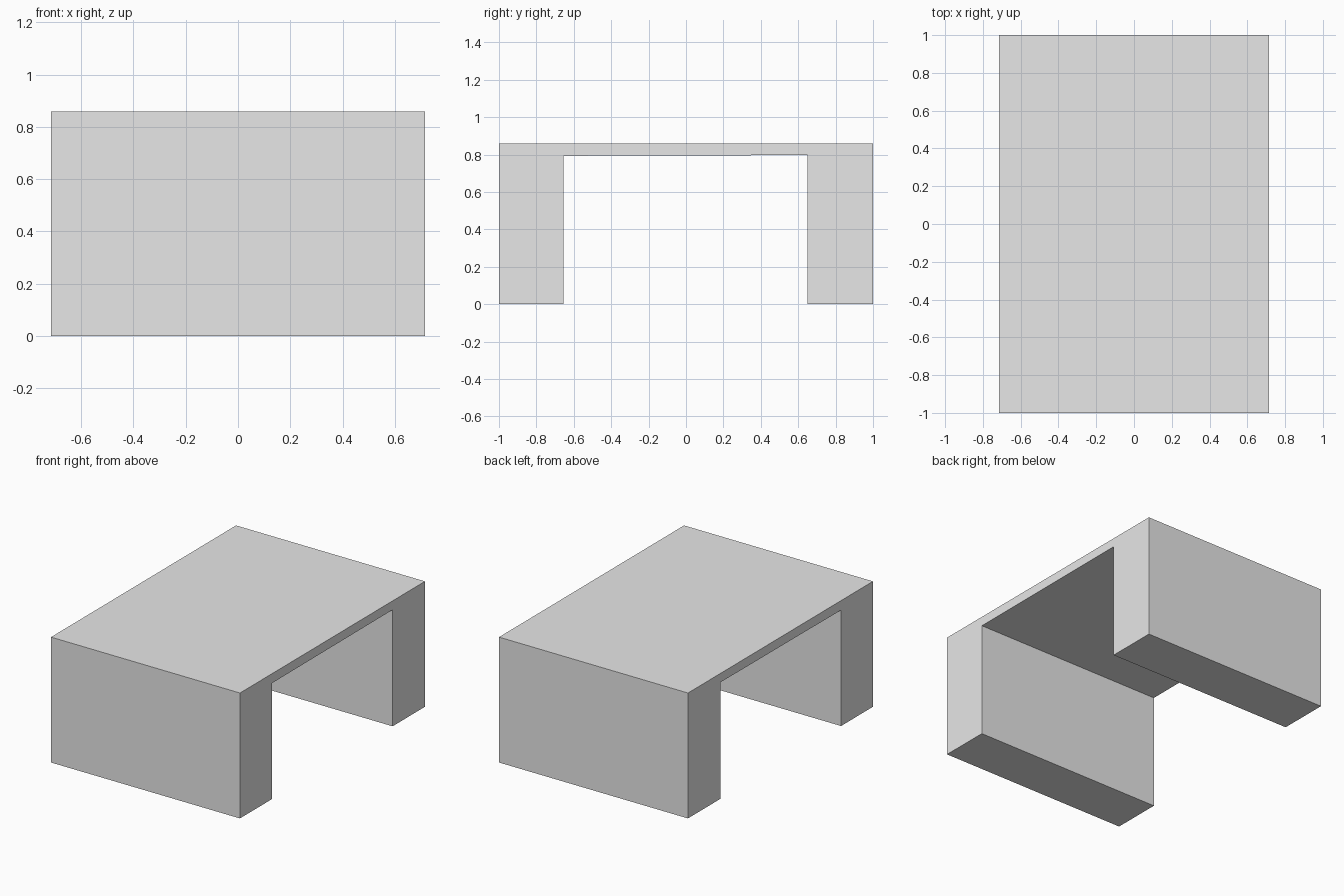
import bpy, bmesh
from mathutils import Vector

if "Cube" in bpy.data.objects:
    bpy.data.objects.remove(bpy.data.objects["Cube"])

HALF_WIDTH = 0.715

grey = bpy.data.materials.new("plain grey")
grey.diffuse_color = (0.8, 0.8, 0.8, 1)
grey.use_nodes = True
grey.node_tree.nodes["Principled BSDF"].inputs["Base Color"].default_value = grey.diffuse_color

# Side outline (y, z): two thick legs joined by a thin top slab
outline = [(-1, 0), (-0.655, 0), (-0.655, 0.793), (0.65, 0.797),
           (0.65, 0), (1, 0), (1, 0.858), (-1, 0.858)]

# Extrude the outline across the full width
bm = bmesh.new()
side = bm.faces.new([bm.verts.new((-HALF_WIDTH, y, z)) for y, z in outline])
result = bmesh.ops.extrude_face_region(bm, geom=[side])
moved = [v for v in result["geom"] if isinstance(v, bmesh.types.BMVert)]
bmesh.ops.translate(bm, verts=moved, vec=Vector((2 * HALF_WIDTH, 0, 0)))
# Close the starting side if the extrusion removed it
bmesh.ops.holes_fill(bm, edges=[e for e in bm.edges if e.is_boundary], sides=0)
bmesh.ops.recalc_face_normals(bm, faces=bm.faces)

mesh = bpy.data.meshes.new("table_body")
bm.to_mesh(mesh)
bm.free()
mesh.materials.append(grey)
table = bpy.data.objects.new("table_body", mesh)
bpy.context.collection.objects.link(table)
